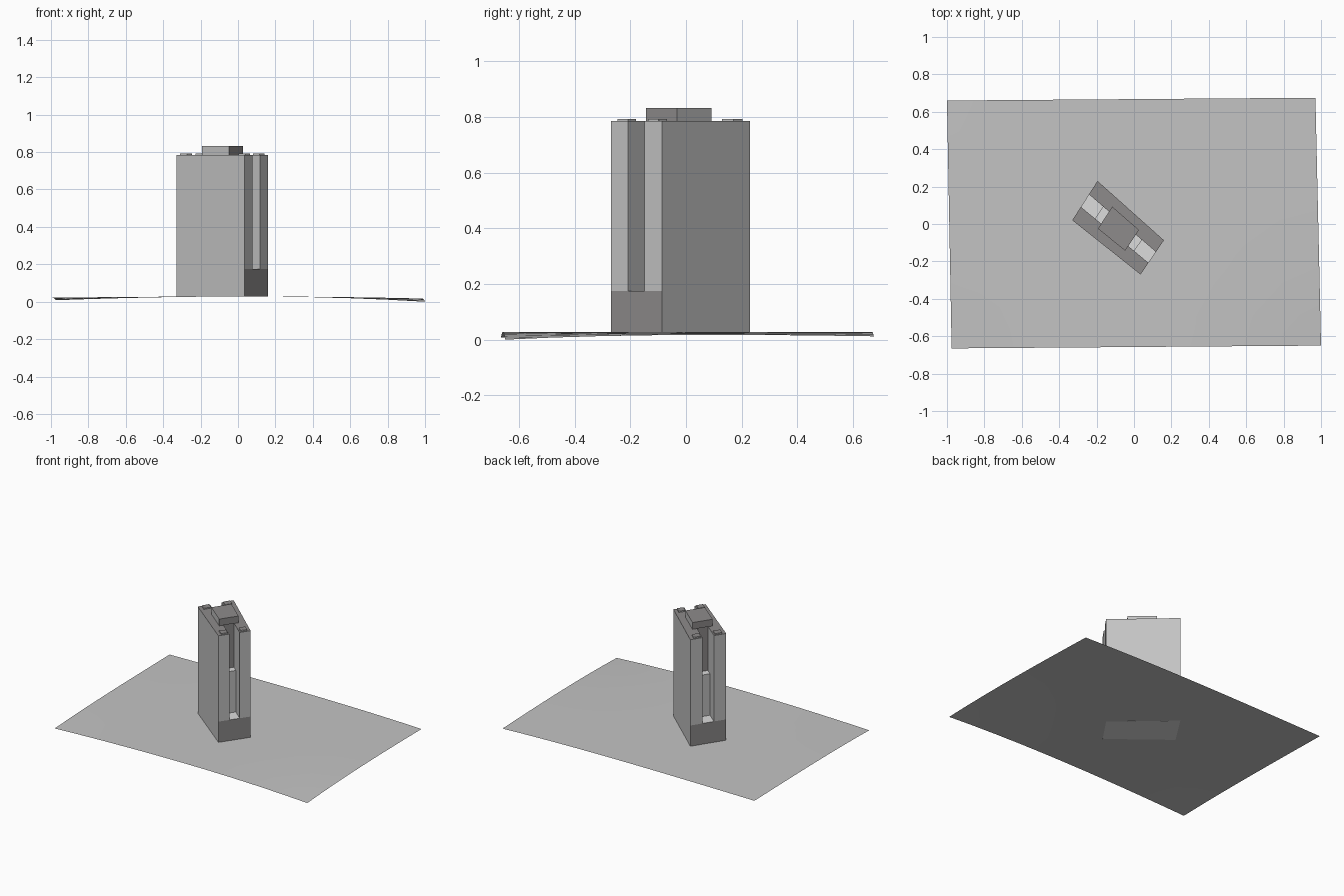
import bpy
import bmesh
from mathutils import Vector

cube = bpy.data.objects.get("Cube")
if cube:
    bpy.data.objects.remove(cube, do_unlink=True)


def material(name, r, g, b):
    mat = bpy.data.materials.new(name)
    mat.use_nodes = True
    mat.diffuse_color = (r, g, b, 1)
    mat.node_tree.nodes["Principled BSDF"].inputs["Base Color"].default_value = (r, g, b, 1)
    return mat


PALETTE = [
    material("wall_grey", 0.55, 0.55, 0.55),
    material("dark_grey", 0.27, 0.26, 0.26),
    material("pale_grey", 0.72, 0.72, 0.72),
    material("ground_grey", 0.55, 0.55, 0.55),
]
WALL, DARK, PALE, GROUND = range(4)

# Corner order: left front, left back, right back, right front
TOWER_PLAN = [(-0.33, 0.02), (-0.195, 0.23), (0.16, -0.087), (0.035, -0.27)]
GROUND_PLAN = [(-1.0, 0.66), (0.97, 0.675), (1.0, -0.65), (-0.975, -0.665)]


def on_plan(plan, u, v):
    """Point in a four-cornered plan, u along it and v across it."""
    a, b, c, d = (Vector(p) for p in plan)
    return a.lerp(d, u).lerp(b.lerp(c, u), v)


def finish(name, bm):
    mesh = bpy.data.meshes.new(name)
    bm.to_mesh(mesh)
    bm.free()
    for mat in PALETTE:
        mesh.materials.append(mat)
    obj = bpy.data.objects.new(name, mesh)
    bpy.context.collection.objects.link(obj)
    return obj


def block(name, u, v, z, side=WALL, end=WALL, top=DARK):
    """Box fitted to the tower plan, coloured by face direction."""
    bm = bmesh.new()
    bmesh.ops.create_cube(bm, size=1)
    bm.normal_update()
    for f in bm.faces:
        n = f.normal
        f.material_index = top if abs(n.z) > 0.5 else end if abs(n.x) > 0.5 else side
    for vert in bm.verts:
        p = vert.co + Vector((0.5, 0.5, 0.5))
        xy = on_plan(TOWER_PLAN, u[0] + (u[1] - u[0]) * p.x, v[0] + (v[1] - v[0]) * p.y)
        vert.co = (xy.x, xy.y, z[0] + (z[1] - z[0]) * p.z)
    bmesh.ops.recalc_face_normals(bm, faces=bm.faces)
    return finish(name, bm)


# Gently domed ground sheet
bm = bmesh.new()
bmesh.ops.create_grid(bm, x_segments=10, y_segments=8, size=1)
for vert in bm.verts:
    s, t = vert.co.x, vert.co.y
    xy = on_plan(GROUND_PLAN, (1 - t) / 2, (s + 1) / 2)
    drop = 0.018 + 0.004 * s - 0.006 * t
    vert.co = (xy.x, xy.y, 0.028 - drop * s * s * (0.5 + 0.5 * t * t))
low = min(vert.co.z for vert in bm.verts)
for vert in bm.verts:
    vert.co.z -= low
for f in bm.faces:
    f.material_index = GROUND
    f.smooth = True
bmesh.ops.recalc_face_normals(bm, faces=bm.faces)
if sum(f.normal.z for f in bm.faces) < 0:
    bmesh.ops.reverse_faces(bm, faces=bm.faces)
finish("ground", bm)

# Tower base, side slabs and core
SILL, ROOF = 0.175, 0.785
block("tower_base", (0, 1), (0, 1), (0.027, SILL), end=DARK, top=PALE)
block("front_slab", (0, 1), (0, 0.34), (SILL, ROOF))
block("back_slab", (0, 1), (0.66, 1), (SILL, ROOF))
block("core", (0.32, 0.68), (0.34, 0.66), (SILL, ROOF), end=DARK)

# Raised rooftop box
block("roof_box", (0.3, 0.7), (0.21, 0.79), (ROOF, 0.833), end=DARK)

# Slot ledges and corner roof caps, the same at both ends
for label, flip in (("left", False), ("right", True)):
    def along(a, b):
        return (1 - b, 1 - a) if flip else (a, b)
    block(label + "_slot_ledge", along(0.21, 0.32), (0.34, 0.66), (SILL, 0.47), top=PALE)
    for row, v in (("front", (0.1, 0.3)), ("back", (0.7, 0.9))):
        block(f"{label}_{row}_roof_cap", along(0.02, 0.12), v, (ROOF, 0.793))
